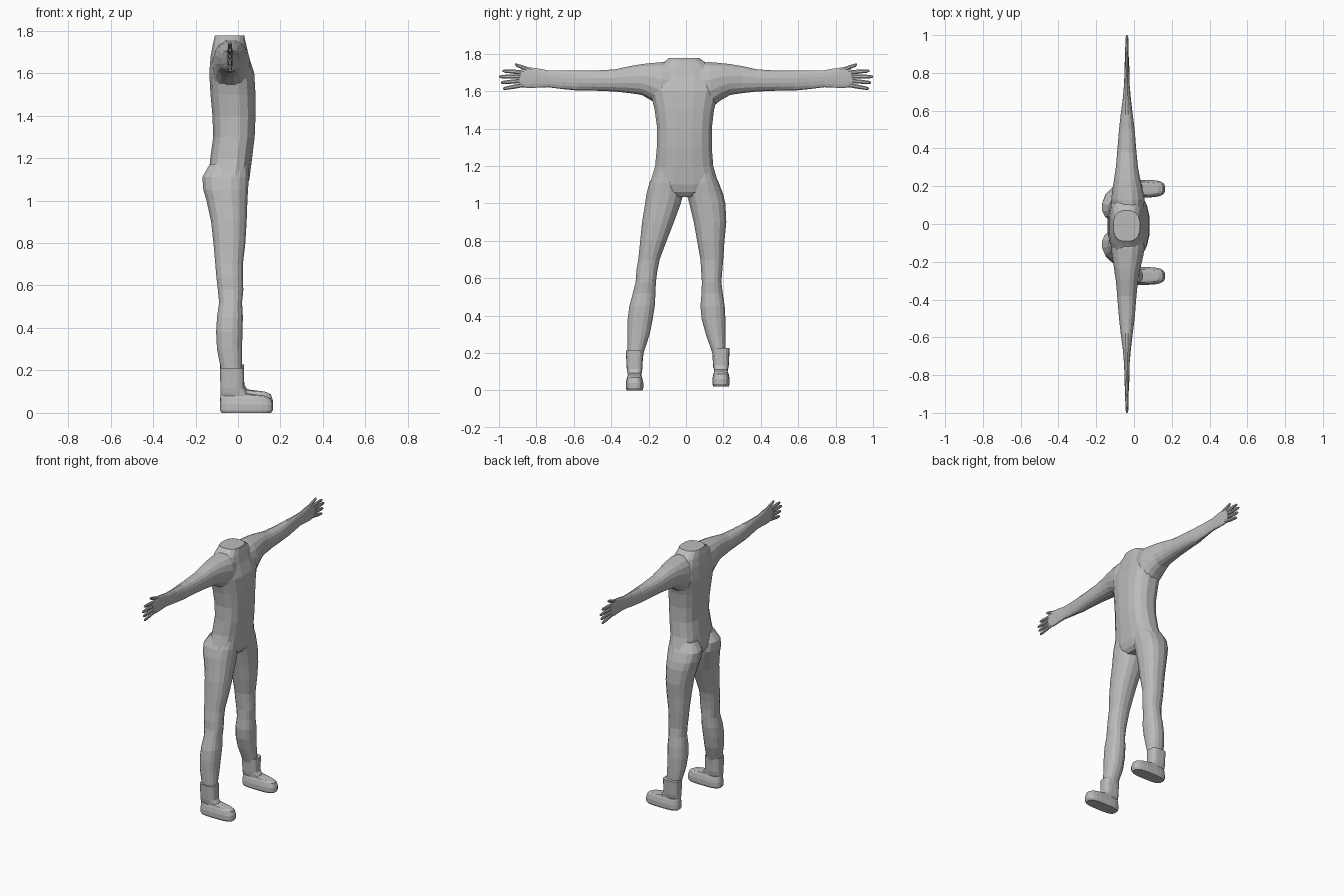
import bpy, bmesh, math

grey = bpy.data.materials.new("plain grey")
grey.diffuse_color = (0.5, 0.5, 0.5, 1)


def loft(name, rows, axis='z', sides=16, power=2.3, mirror=1):
    """Skin rounded sections; row = position, a_min, a_max, x_min, x_max.
    Along z the a range is y; along y the a range is z."""
    bm = bmesh.new()
    rings = []
    for s, a0, a1, x0, x1 in rows:
        ring = []
        for i in range(sides):
            t = 2 * math.pi * (i + 0.5) / sides
            c, d = math.cos(t), math.sin(t)
            c = math.copysign(abs(c) ** (2 / power), c)
            d = math.copysign(abs(d) ** (2 / power), d)
            a = (a0 + a1) / 2 + c * (a1 - a0) / 2
            x = (x0 + x1) / 2 + d * (x1 - x0) / 2
            ring.append(bm.verts.new((x, a, s) if axis == 'z' else (x, s * mirror, a)))
        rings.append(ring)
    for r, q in zip(rings, rings[1:]):
        for i in range(sides):
            j = (i + 1) % sides
            bm.faces.new((r[i], r[j], q[j], q[i]))
    bm.faces.new(rings[0])
    bm.faces.new(rings[-1])
    bmesh.ops.recalc_face_normals(bm, faces=bm.faces)
    me = bpy.data.meshes.new(name)
    bm.to_mesh(me)
    bm.free()
    me.materials.append(grey)
    ob = bpy.data.objects.new(name, me)
    bpy.context.collection.objects.link(ob)
    return ob


# torso with neck stump
torso = loft("torso", [
    (1.035, -0.08, 0.07, -0.09, 0.02),
    (1.06, -0.17, 0.15, -0.125, 0.042),
    (1.10, -0.197, 0.177, -0.142, 0.055),
    (1.20, -0.167, 0.148, -0.132, 0.068),
    (1.30, -0.158, 0.14, -0.118, 0.08),
    (1.40, -0.156, 0.14, -0.122, 0.084),
    (1.50, -0.17, 0.152, -0.131, 0.084),
    (1.60, -0.195, 0.178, -0.137, 0.078),
    (1.68, -0.185, 0.168, -0.13, 0.052),
    (1.735, -0.15, 0.132, -0.12, 0.04),
    (1.762, -0.11, 0.092, -0.113, 0.033),
    (1.777, -0.092, 0.072, -0.11, 0.032)], power=2.6)

# arms ending in flat palms, with fingers
arm_rows = [
    (0.06, 1.50, 1.755, -0.115, 0.05),
    (0.13, 1.505, 1.757, -0.122, 0.058),
    (0.18, 1.545, 1.752, -0.116, 0.048),
    (0.235, 1.578, 1.746, -0.107, 0.035),
    (0.30, 1.588, 1.735, -0.097, 0.022),
    (0.38, 1.597, 1.717, -0.09, 0.014),
    (0.50, 1.602, 1.71, -0.08, 0.004),
    (0.58, 1.602, 1.711, -0.071, -0.006),
    (0.66, 1.61, 1.711, -0.06, -0.016),
    (0.74, 1.62, 1.712, -0.053, -0.023),
    (0.79, 1.618, 1.722, -0.051, -0.024),
    (0.84, 1.615, 1.728, -0.05, -0.025),
    (0.88, 1.62, 1.718, -0.048, -0.027),
    (0.895, 1.63, 1.705, -0.045, -0.03)]
# base y, base z, tip y, tip z
fingers = {
    "thumb": (0.82, 1.708, 0.915, 1.742),
    "index_finger": (0.865, 1.700, 0.98, 1.708),
    "middle_finger": (0.865, 1.680, 1.0, 1.677),
    "ring_finger": (0.865, 1.657, 0.99, 1.645),
    "little_finger": (0.86, 1.634, 0.978, 1.613)}
parts = []
for side, m in (("left", 1), ("right", -1)):
    parts.append(loft(side + "_arm", arm_rows, 'y', mirror=m))
    for fname, (y0, z0, y1, z1) in fingers.items():
        rows = []
        for t, r in ((0, 0.012), (0.5, 0.012), (0.9, 0.0095), (1, 0.005)):
            y, z = y0 + (y1 - y0) * t, z0 + (z1 - z0) * t
            rows.append((y, z - r, z + r, -0.0375 - r * 0.8, -0.0375 + r * 0.8))
        loft(side + "_" + fname, rows, 'y', sides=8, mirror=m)

# legs: shared depth profile, separate side outlines (one leg is lifted slightly)
depth = [(1.17, -0.135, 0.05), (1.11, -0.17, 0.053), (1.05, -0.165, 0.049),
         (1.0, -0.15, 0.046), (0.9, -0.128, 0.042), (0.8, -0.117, 0.036),
         (0.7, -0.108, 0.024), (0.64, -0.103, 0.024), (0.58, -0.096, 0.026),
         (0.52, -0.09, 0.02), (0.45, -0.1, 0.024), (0.38, -0.104, 0.022),
         (0.3, -0.1, 0.02), (0.2, -0.08, 0.02), (0.12, -0.075, 0.02)]
right_y = [(-0.165, -0.04), (-0.197, -0.02), (-0.213, -0.013), (-0.22, -0.026),
           (-0.236, -0.063), (-0.246, -0.102), (-0.256, -0.14), (-0.266, -0.152),
           (-0.27, -0.16), (-0.285, -0.162), (-0.304, -0.166), (-0.313, -0.177),
           (-0.314, -0.193), (-0.312, -0.226), (-0.31, -0.235)]
left_y = [(0.02, 0.145), (0.004, 0.177), (0.002, 0.2), (0.016, 0.212),
          (0.04, 0.217), (0.058, 0.207), (0.076, 0.2), (0.08, 0.195),
          (0.084, 0.19), (0.082, 0.197), (0.076, 0.208), (0.083, 0.212),
          (0.105, 0.212), (0.14, 0.212), (0.145, 0.212)]
for name, ys in (("right_leg", right_y), ("left_leg", left_y)):
    parts.append(loft(name, [(z, a, b, x0, x1) for (z, x0, x1), (a, b) in zip(depth, ys)]))

# join limbs and torso into one clean skin
for p in parts:
    mod = torso.modifiers.new("join", 'BOOLEAN')
    mod.operation = 'UNION'
    mod.solver = 'EXACT'
    mod.object = p
deps = bpy.context.evaluated_depsgraph_get()
body = bpy.data.meshes.new_from_object(torso.evaluated_get(deps))
torso.modifiers.clear()
torso.data = body
torso.name = "body"
for p in parts:
    bpy.data.objects.remove(p)

# ankle boots: height, half width, back x, front x
boot = [(0.0, 0.042, -0.078, 0.157), (0.012, 0.047, -0.085, 0.165),
        (0.04, 0.047, -0.085, 0.165), (0.068, 0.041, -0.084, 0.155),
        (0.08, 0.036, -0.083, 0.13), (0.092, 0.038, -0.083, 0.045),
        (0.115, 0.042, -0.083, 0.03), (0.212, 0.047, -0.086, 0.029)]
for name, yc, lift in (("right_boot", -0.275, 0.0), ("left_boot", 0.187, 0.022)):
    loft(name, [(z + lift * (1 - z * 1.5), yc - w, yc + w, a, b) for z, w, a, b in boot],
         sides=20, power=3.2)
